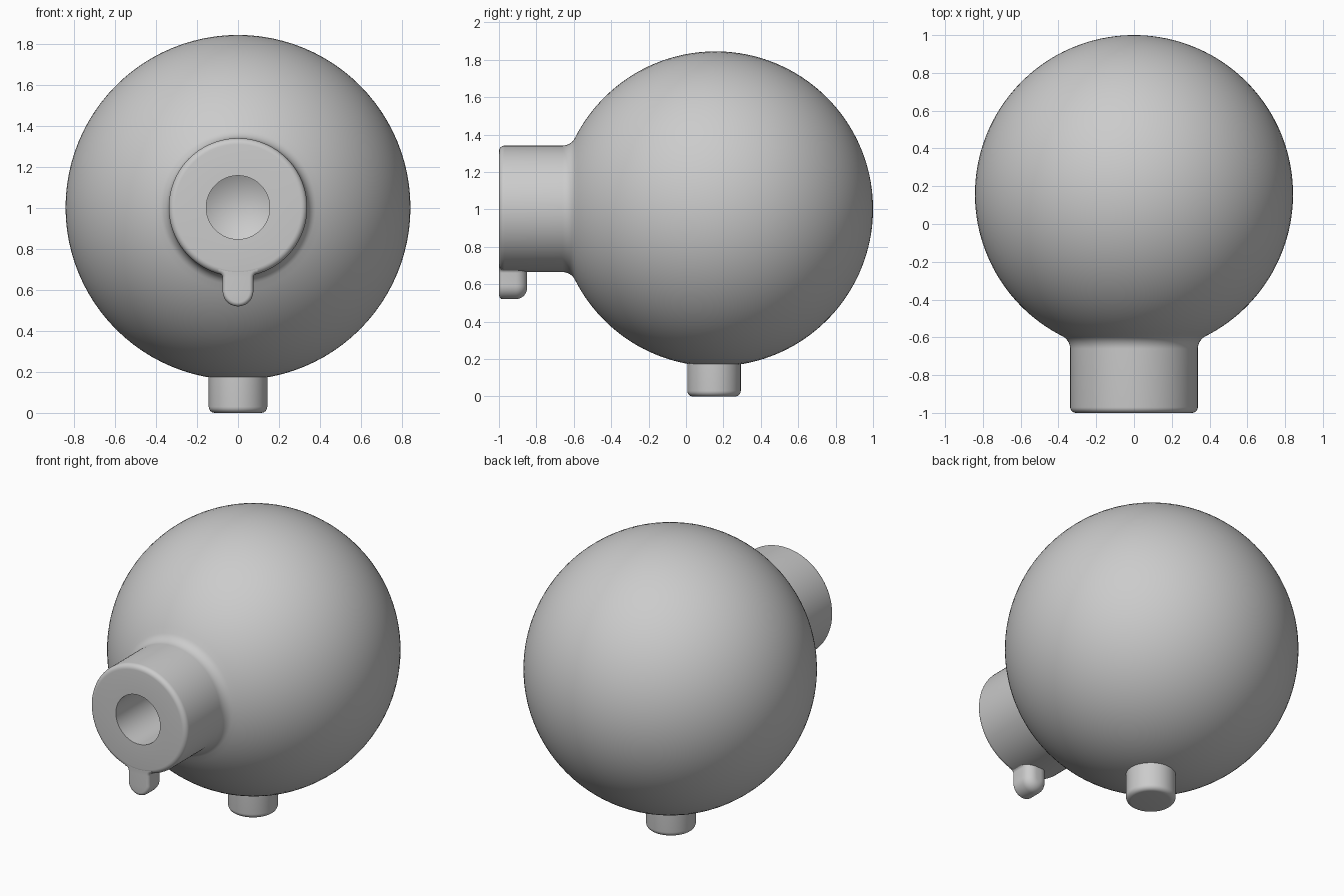
import bpy, bmesh
from math import sin, cos, pi, sqrt, atan2, radians
from mathutils import Vector, Matrix

cube = bpy.data.objects.get("Cube")
if cube:
    bpy.data.objects.remove(cube, do_unlink=True)

grey = bpy.data.materials.new("plain_grey")
grey.use_nodes = True
COLOUR = (0.6, 0.6, 0.6, 1)
grey.diffuse_color = COLOUR
grey.node_tree.nodes["Principled BSDF"].inputs["Base Color"].default_value = COLOUR

CENTRE_Y, CENTRE_Z, BALL_R = 0.158, 1.003, 0.842
NECK_R, FILLET, HOLE_R, EDGE = 0.338, 0.075, 0.155, 0.03


def arc(cx, cy, r, start, end, steps):
    return [(cx + r * cos(a), cy + r * sin(a))
            for a in (start + (end - start) * i / steps for i in range(steps + 1))]


def finish(bm, name, angle=30):
    bmesh.ops.remove_doubles(bm, verts=bm.verts, dist=0.0001)
    bmesh.ops.recalc_face_normals(bm, faces=bm.faces)
    mesh = bpy.data.meshes.new(name)
    bm.to_mesh(mesh)
    bm.free()
    mesh.materials.append(grey)
    obj = bpy.data.objects.new(name, mesh)
    bpy.context.collection.objects.link(obj)
    bpy.ops.object.select_all(action="DESELECT")
    obj.select_set(True)
    bpy.context.view_layer.objects.active = obj
    bpy.ops.object.shade_smooth_by_angle(angle=radians(angle))
    return obj


def lathe(name, profile, place, steps=96):
    """Turn (radius, height) points about z, then place the result."""
    bm = bmesh.new()
    verts = [bm.verts.new((r, 0, h)) for r, h in profile]
    edges = [bm.edges.new(pair) for pair in zip(verts, verts[1:])]
    bmesh.ops.spin(bm, geom=verts + edges, cent=(0, 0, 0), axis=(0, 0, 1),
                   angle=2 * pi, steps=steps)
    bm.transform(place)
    return finish(bm, name)


# Ball and neck in one turned shape: drilled hole, rim, neck, fillet, ball
front = -1 - CENTRE_Y
fillet_h = -sqrt((BALL_R + FILLET) ** 2 - (NECK_R + FILLET) ** 2)
joint = atan2(fillet_h, NECK_R + FILLET)
hole_end = front + 0.55
body = [(0, hole_end + 0.09), (HOLE_R, hole_end), (HOLE_R, front)]
body += arc(NECK_R - EDGE, front + EDGE, EDGE, -pi / 2, 0, 6)
body += arc(NECK_R + FILLET, fillet_h, FILLET, pi, joint + pi, 8)
body += arc(0, 0, BALL_R, joint, pi / 2, 64)[1:-1] + [(0, BALL_R)]
lathe("ball_with_neck", body,
      Matrix.Translation((0, CENTRE_Y, CENTRE_Z)) @ Matrix.Rotation(-pi / 2, 4, "X"))

# Peg under the ball
PEG_R = 0.143
peg = [(0, 0)] + arc(PEG_R - EDGE, EDGE, EDGE, -pi / 2, 0, 6) + [(PEG_R, 0.25), (0, 0.25)]
lathe("bottom_peg", peg, Matrix.Translation((0, CENTRE_Y - 0.008, 0)), 64)


# Rounded tab below the neck rim, lofted from inset outlines
def tab_outline(inset):
    flare = 0.02 + inset
    half = [(0.095, 0.76)] + arc(0.095, 0.66, flare, pi / 2, pi, 6)
    half += arc(0, 0.595, 0.075 - inset, 0, -pi / 2, 12)
    return half + [(-x, z) for x, z in reversed(half[:-1])]


layers = [(-0.999 + 0.02 + y, 0.02 + x) for x, y in arc(0, 0, 0.02, 3 * pi / 2, pi, 5)]
layers += [(-0.85 - 0.06 + y, 0.06 + x) for x, y in arc(0, 0, 0.06, pi, pi / 2, 8)]
bm = bmesh.new()
rings = [[bm.verts.new((x, y, z)) for x, z in tab_outline(d)] for y, d in layers]
for a, b in zip(rings, rings[1:]):
    for i in range(len(a)):
        j = (i + 1) % len(a)
        bm.faces.new((a[i], a[j], b[j], b[i]))
bm.faces.new(rings[0])
bm.faces.new(rings[-1])
finish(bm, "neck_tab")
